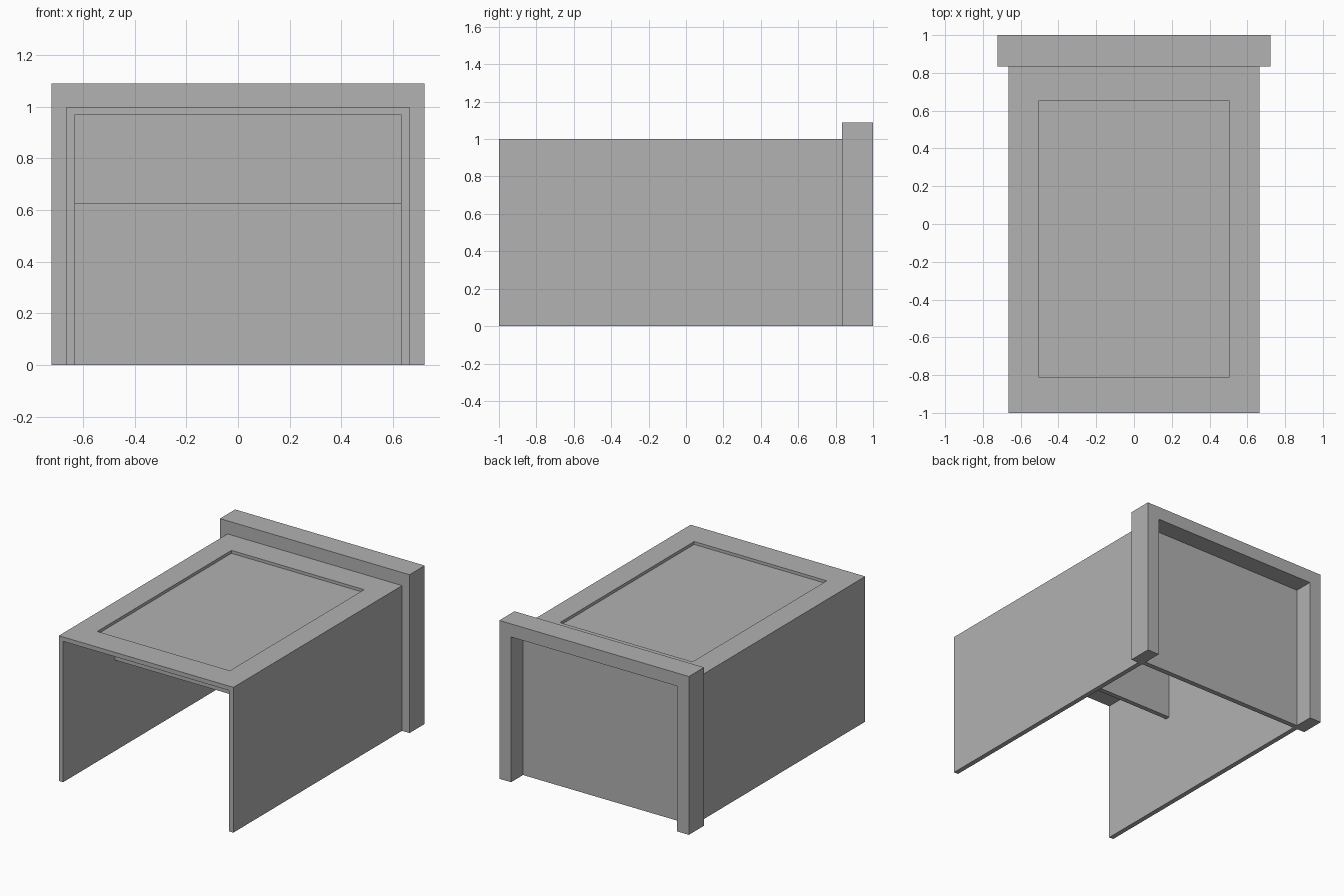
import bpy
import bmesh

cube = bpy.data.objects.get("Cube")
if cube:
    bpy.data.objects.remove(cube, do_unlink=True)

grey = bpy.data.materials.new("plain_grey")
grey.use_nodes = True
COLOUR = (0.445, 0.445, 0.445, 1)
grey.diffuse_color = COLOUR
grey.node_tree.nodes["Principled BSDF"].inputs["Base Color"].default_value = COLOUR


def extrude_profile(name, points, y0, y1):
    """Extrude an (x, z) outline from y0 to y1."""
    bm = bmesh.new()
    face = bm.faces.new([bm.verts.new((x, y0, z)) for x, z in points])
    result = bmesh.ops.extrude_face_region(bm, geom=[face])
    verts = [v for v in result["geom"] if isinstance(v, bmesh.types.BMVert)]
    bmesh.ops.translate(bm, verts=verts, vec=(0, y1 - y0, 0))
    bmesh.ops.recalc_face_normals(bm, faces=bm.faces)
    mesh = bpy.data.meshes.new(name)
    bm.to_mesh(mesh)
    bm.free()
    mesh.materials.append(grey)
    obj = bpy.data.objects.new(name, mesh)
    bpy.context.scene.collection.objects.link(obj)
    return obj


def rectangle(half_width, z0, z1):
    return [(-half_width, z0), (half_width, z0), (half_width, z1), (-half_width, z1)]


def arch(outer, top, inner, inner_top):
    return [(-outer, 0), (-inner, 0), (-inner, inner_top), (inner, inner_top),
            (inner, 0), (outer, 0), (outer, top), (-outer, top)]


OUTER, INNER = 0.665, 0.632
FRAME_FRONT = 0.835

# Two sides and the top, open at the front and below
shell = extrude_profile("sides_and_top", arch(OUTER, 1.0, INNER, 0.97), -1.0, FRAME_FRONT)

# Shallow rectangular recess in the top
cutter = extrude_profile("top_recess_cutter", rectangle(0.505, 0.98, 1.1), -0.81, 0.65)
cutter.hide_render = True
cutter.hide_viewport = True
cut = shell.modifiers.new("top_recess", "BOOLEAN")
cut.operation = "DIFFERENCE"
cut.solver = "EXACT"
cut.object = cutter

# Wide raised frame around the back, with a set-in panel
extrude_profile("back_frame", arch(0.722, 1.09, INNER, 1.0), FRAME_FRONT, 1.0)
extrude_profile("back_panel", rectangle(INNER, 0, 1.0), FRAME_FRONT, 0.87)

# Cross panel hanging below the top
extrude_profile("cross_panel", rectangle(INNER, 0.625, 0.97), -0.435, -0.402)
